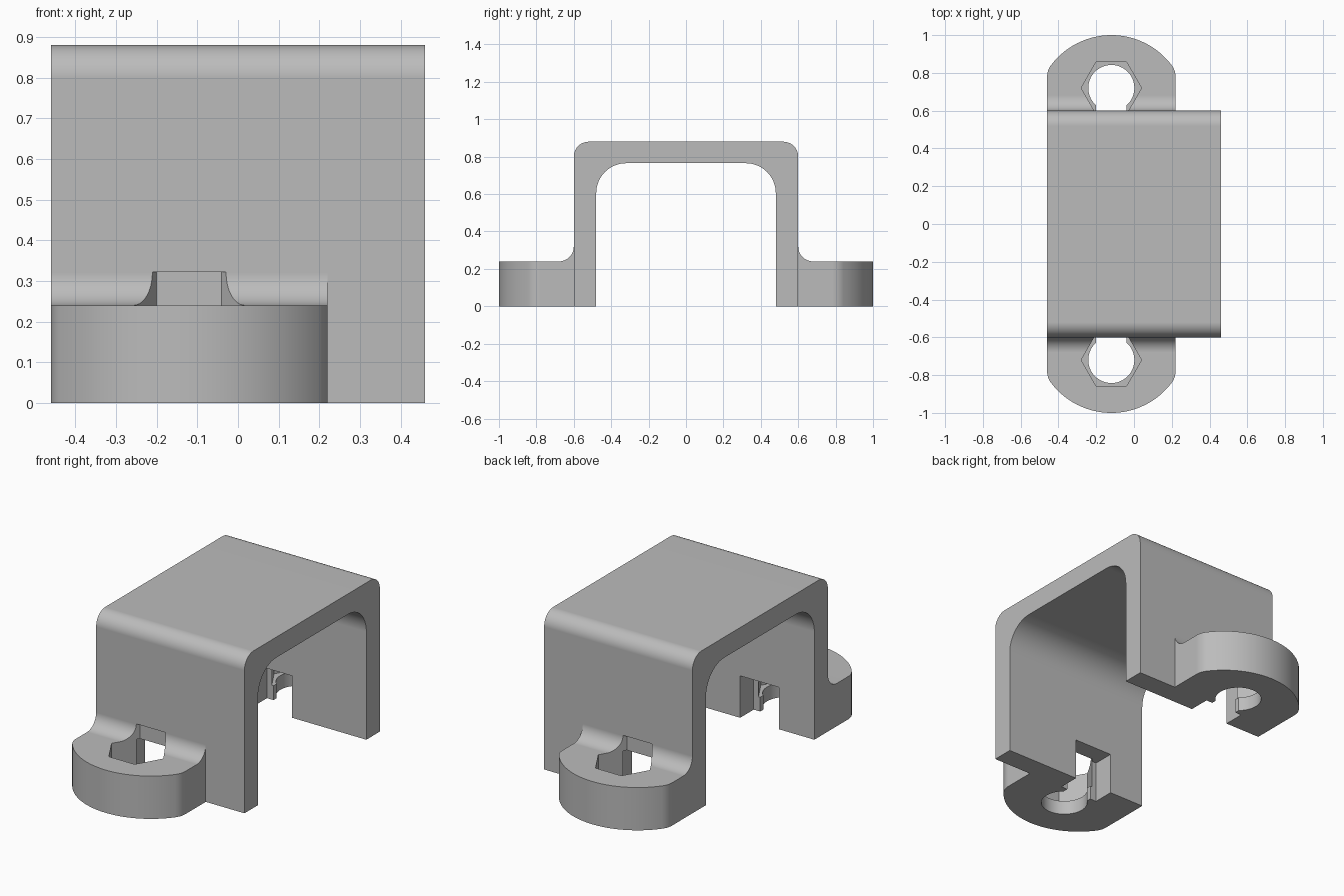
import bpy, bmesh, math
from mathutils import Vector

cube = bpy.data.objects.get("Cube")
if cube:
    bpy.data.objects.remove(cube, do_unlink=True)

grey = bpy.data.materials.new("plain_grey")
grey.use_nodes = True
colour = (0.5, 0.5, 0.5, 1)
grey.diffuse_color = colour
grey.node_tree.nodes["Principled BSDF"].inputs["Base Color"].default_value = colour


def arc(cx, cy, r, start, end, n=16):
    angles = [math.radians(start + (end - start) * i / n) for i in range(n + 1)]
    return [(cx + r * math.cos(a), cy + r * math.sin(a)) for a in angles]


def prism(name, points, axis, lo, hi):
    """Extrude a closed outline along x (outline in y, z) or z (outline in x, y)."""
    bm = bmesh.new()
    place = (lambda p: (lo, *p)) if axis == "x" else (lambda p: (*p, lo))
    face = bm.faces.new([bm.verts.new(place(p)) for p in points])
    grown = bmesh.ops.extrude_face_region(bm, geom=[face])["geom"]
    shift = Vector((hi - lo, 0, 0)) if axis == "x" else Vector((0, 0, hi - lo))
    bmesh.ops.translate(bm, vec=shift, verts=[g for g in grown if isinstance(g, bmesh.types.BMVert)])
    bmesh.ops.recalc_face_normals(bm, faces=bm.faces)
    mesh = bpy.data.meshes.new(name)
    bm.to_mesh(mesh)
    bm.free()
    mesh.materials.append(grey)
    obj = bpy.data.objects.new(name, mesh)
    bpy.context.collection.objects.link(obj)
    return obj


def combine(target, other, operation):
    mod = target.modifiers.new(operation, "BOOLEAN")
    mod.operation, mod.solver, mod.object = operation, "EXACT", other
    bpy.context.view_layer.objects.active = target
    bpy.ops.object.modifier_apply(modifier=mod.name)
    bpy.data.objects.remove(other, do_unlink=True)


def box(x0, x1, y0, y1):
    return [(x0, y0), (x1, y0), (x1, y1), (x0, y1)]


# Channel with rounded outer and inner corners
half = 0.46
outer = [(0.6, 0)] + arc(0.52, 0.8, 0.08, 0, 90) + arc(-0.52, 0.8, 0.08, 90, 180) + [(-0.6, 0)]
inner = [(-0.48, 0)] + arc(-0.32, 0.605, 0.16, 180, 90) + arc(0.32, 0.605, 0.16, 90, 0) + [(0.48, 0)]
bracket = prism("mounting_bracket", outer + inner, "x", -half, half)

mid, hole_y = -0.12, 0.72
for s in (1, -1):
    def flip(points):
        return [(x, s * y) for x, y in points]

    # Rounded ear, filleted into the wall
    outline = [(mid + 0.34, 0.55)] + arc(mid + 0.24, 0.78, 0.1, 0, 36.87, 10)
    outline += arc(mid, 0.6, 0.4, 36.87, 143.13, 32)[1:-1]
    outline += arc(mid - 0.24, 0.78, 0.1, 143.13, 180, 10) + [(mid - 0.34, 0.55)]
    ear = prism("ear", flip(outline), "z", 0, 0.4)
    side = [(0.5, -0.1), (1.1, -0.1), (1.1, 0.24)] + arc(0.68, 0.32, 0.08, 270, 180) + [(0.5, 0.32)]
    combine(ear, prism("ear_side", [(s * y, z) for y, z in side], "x", -0.6, 0.6), "INTERSECT")
    combine(bracket, ear, "UNION")

    # Screw hole, hexagonal nut pocket and stepped slot through the wall
    cuts = [
        (arc(mid, hole_y, 0.122, 0, 360, 48)[:-1], -0.1, 0.23),
        (arc(mid, hole_y, 0.16, 0, 360, 6)[:-1], 0.08, 0.322),
        (box(mid - 0.08, mid + 0.08, 0.59, 0.7), -0.1, 0.235),
        (box(mid - 0.12, mid + 0.12, 0.4, 0.6), -0.1, 0.235),
    ]
    for points, lo, hi in cuts:
        combine(bracket, prism("cutter", flip(points), "z", lo, hi), "DIFFERENCE")

# Smooth curved faces, keep flats crisp
for o in bpy.context.selected_objects:
    o.select_set(False)
bracket.select_set(True)
bpy.context.view_layer.objects.active = bracket
bpy.ops.object.shade_smooth_by_angle(angle=math.radians(30))
weighted = bracket.modifiers.new("flat_normals", "WEIGHTED_NORMAL")
weighted.keep_sharp = True
